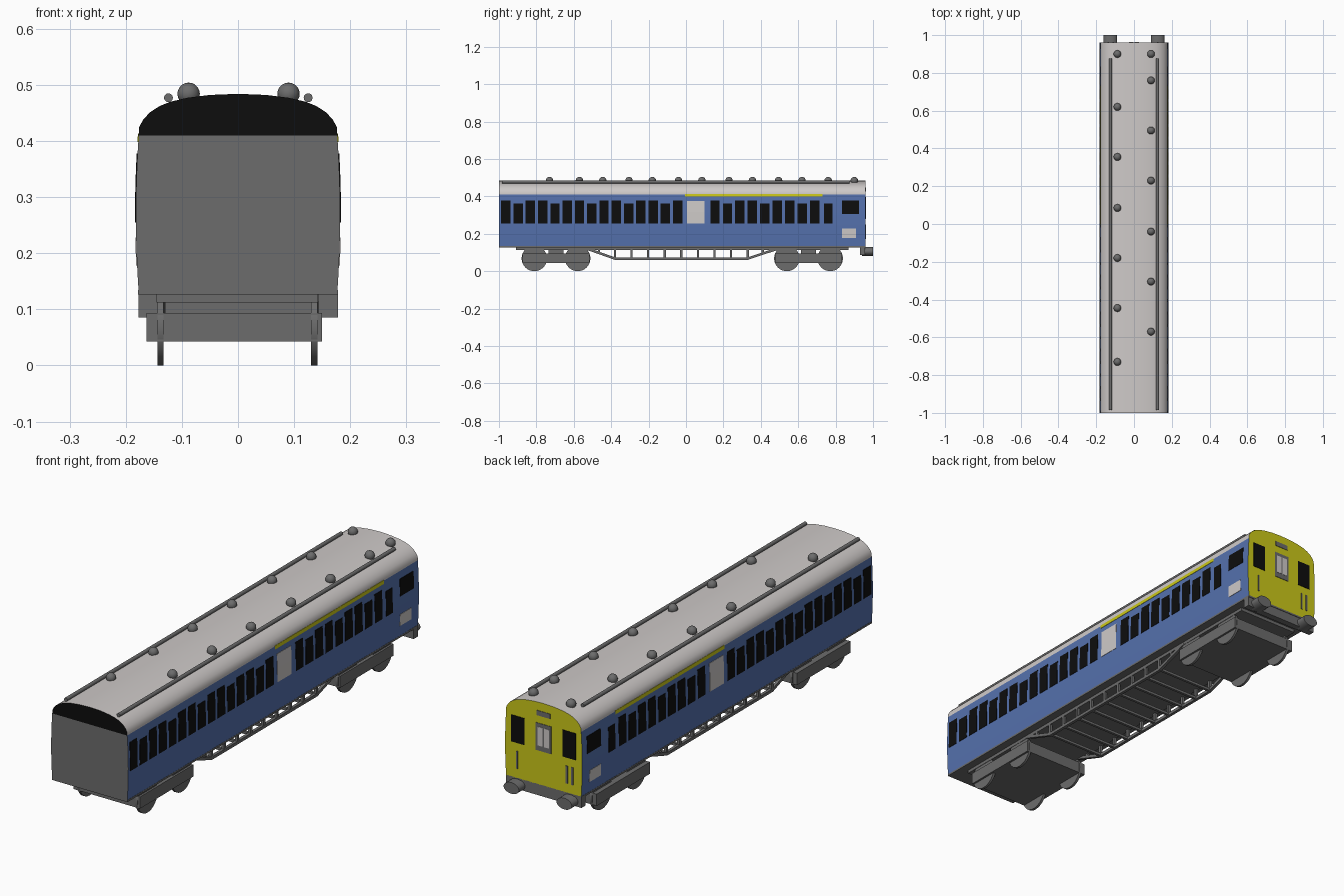
import bpy, bmesh, math
from mathutils import Vector, Matrix

if "Cube" in bpy.data.objects:
    bpy.data.objects.remove(bpy.data.objects["Cube"])


def material(name, rgb):
    m = bpy.data.materials.new(name)
    m.diffuse_color = (*rgb, 1)
    m.use_nodes = True
    m.node_tree.nodes["Principled BSDF"].inputs["Base Color"].default_value = m.diffuse_color
    return m


BLUE = material("blue paint", (0.09, 0.165, 0.42))
GREY = material("dark grey", (0.15, 0.15, 0.15))
LIGHT = material("light grey", (0.62, 0.59, 0.58))
YELLOW = material("yellow paint", (0.60, 0.58, 0.01))
BLACK = material("black", (0.004, 0.004, 0.004))


def finish(name, bm, mats, smooth=False):
    bmesh.ops.recalc_face_normals(bm, faces=bm.faces[:])
    me = bpy.data.meshes.new(name)
    bm.to_mesh(me)
    bm.free()
    for m in mats:
        me.materials.append(m)
    ob = bpy.data.objects.new(name, me)
    bpy.context.collection.objects.link(ob)
    if smooth:
        bpy.ops.object.select_all(action='DESELECT')
        ob.select_set(True)
        bpy.context.view_layer.objects.active = ob
        bpy.ops.object.shade_smooth_by_angle(angle=math.radians(35))
    return ob


def box(bm, x0, x1, y0, y1, z0, z1):
    mat = Matrix.Translation(((x0 + x1) / 2, (y0 + y1) / 2, (z0 + z1) / 2)) \
        @ Matrix.Diagonal((x1 - x0, y1 - y0, z1 - z0, 1))
    bmesh.ops.create_cube(bm, size=1, matrix=mat)


def boxes(name, mat, *dims):
    bm = bmesh.new()
    for d in dims:
        box(bm, *d)
    return finish(name, bm, [mat])


def bar(bm, p, q, w):
    """Square bar from p to q."""
    p, q = Vector(p), Vector(q)
    rot = (q - p).to_track_quat('Z', 'Y').to_matrix().to_4x4()
    bmesh.ops.create_cube(bm, size=1, matrix=Matrix.Translation((p + q) / 2) @ rot
                          @ Matrix.Diagonal((w, w, (q - p).length + w * 0.5, 1)))


def cylinder(bm, axis, centre, rx, rz, depth, seg=32):
    rot = Matrix.Rotation(math.pi / 2, 4, 'Y' if axis == 'X' else 'X')
    mat = Matrix.Translation(centre) @ Matrix.Diagonal((rx if axis == 'Y' else 1, rx if axis == 'X' else 1, rz, 1)) @ rot
    bmesh.ops.create_cone(bm, cap_ends=True, segments=seg, radius1=1, radius2=1, depth=depth, matrix=mat)


def side_x(z):
    """Half width of the gently bulging side wall."""
    return 0.182 - 0.005 * ((z - 0.27) / 0.14) ** 2


def extrude(name, profile, mats, rule, y0=-1.0, y1=0.96):
    bm = bmesh.new()
    a = [bm.verts.new((x, y0, z)) for x, z in profile]
    b = [bm.verts.new((x, y1, z)) for x, z in profile]
    n = len(profile)
    bm.faces.new(a)
    bm.faces.new(b)
    for i in range(n):
        bm.faces.new((a[i], a[(i + 1) % n], b[(i + 1) % n], b[i]))
    bmesh.ops.recalc_face_normals(bm, faces=bm.faces[:])
    bm.normal_update()
    for f in bm.faces:
        f.material_index = rule(f.normal)
    return finish(name, bm, mats, True)


# Body walls: blue sides, grey front end and floor, yellow back end
right = [(side_x(z), z) for z in [0.13 + 0.28 * i / 8 for i in range(9)]]
extrude("body", right + [(-x, z) for x, z in reversed(right)], [BLUE, GREY, YELLOW],
        lambda n: 2 if n.y > 0.9 else (1 if n.y < -0.9 or abs(n.z) > 0.9 else 0))

# Roof: light top, black front end, yellow back end
arc = [(0.177, 0.41), (0.1765, 0.424), (0.169, 0.438), (0.157, 0.451), (0.14, 0.462),
       (0.12, 0.470), (0.09, 0.477), (0.05, 0.482)]
extrude("roof", arc + [(0, 0.484)] + [(-x, z) for x, z in reversed(arc)], [LIGHT, BLACK, YELLOW],
        lambda n: 2 if n.y > 0.9 else (1 if n.y < -0.9 else 0))


def side_plates(name, mat, rects):
    """Thin plates following both side walls; rects are (y0, y1, z0, z1)."""
    bm = bmesh.new()
    for s in (-1, 1):
        for y0, y1, z0, z1 in rects:
            zs = [z0, (z0 + z1) / 2, z1]
            prof = [(side_x(z) + 0.0015, z) for z in zs] + [(side_x(z) - 0.004, z) for z in reversed(zs)]
            a = [bm.verts.new((s * x, y0, z)) for x, z in prof]
            b = [bm.verts.new((s * x, y1, z)) for x, z in prof]
            bm.faces.new(a)
            bm.faces.new(b)
            for i in range(6):
                j = (i + 1) % 6
                bm.faces.new((a[i], a[j], b[j], b[i]))
    return finish(name, bm, [mat])


# Side windows: every third one is a little shorter
centres = [-0.963 + 0.0656 * i for i in range(15)] + [0.155 + 0.0666 * i for i in range(9)]
wins = [(y - 0.025, y + 0.025, 0.255, 0.362 if i % 3 == 1 else 0.377) for i, y in enumerate(centres)]
wins += [(0.738, 0.782, 0.255, 0.362), (0.833, 0.926, 0.305, 0.378)]
side_plates("side_windows", BLACK, wins)
side_plates("side_doors", LIGHT, [(0.005, 0.10, 0.255, 0.375), (0.833, 0.91, 0.178, 0.228)])
side_plates("side_stripe", YELLOW, [(-0.005, 0.73, 0.398, 0.413)])

# Back end details
boxes("cab_windows", BLACK, *[(min(s * 0.09, s * 0.152), max(s * 0.09, s * 0.152), 0.955, 0.962, 0.283, 0.397)
                              for s in (-1, 1)])
boxes("cab_fittings", GREY, (-0.036, 0.036, 0.955, 0.962, 0.278, 0.395),
      (-0.032, 0.032, 0.955, 0.962, 0.427, 0.448),
      *[(x - 0.004, x + 0.004, 0.955, 0.963, 0.173, 0.248) for x in (0.125, -0.11, -0.136)])
boxes("cab_door_panes", LIGHT, (-0.027, -0.003, 0.955, 0.9635, 0.30, 0.38),
      (0.003, 0.027, 0.955, 0.9635, 0.30, 0.38))

# Roof rails and vents
bm = bmesh.new()
for x in (-0.124, 0.125):
    cylinder(bm, 'Y', (x, -0.055, 0.477), 0.008, 0.008, 1.86, 12)
finish("roof_rails", bm, [GREY], True)
bm = bmesh.new()
vents = [(-0.088, y) for y in (0.90, 0.62, 0.355, 0.085, -0.18, -0.445, -0.73)]
vents += [(0.09, y) for y in (0.90, 0.76, 0.495, 0.23, -0.04, -0.305, -0.57)]
for x, y in vents:
    bmesh.ops.create_uvsphere(bm, u_segments=16, v_segments=10, radius=0.02,
                              matrix=Matrix.Translation((x, y, 0.484)))
finish("roof_vents", bm, [GREY], True)

# Underframe
boxes("underframe", GREY, (-0.178, 0.178, -1.0, 0.96, 0.126, 0.134),
      (-0.145, 0.143, -0.91, 0.87, 0.112, 0.13))

# Truss with posts and cross bars
bm = bmesh.new()
path = [(-0.53, 0.12), (-0.38, 0.067), (0.33, 0.067), (0.49, 0.12)]
posts = [-0.465] + [-0.38 + 0.71 * i / 8 for i in range(9)] + [0.41]
for x in (-0.137, 0.137):
    for (ya, za), (yb, zb) in zip(path, path[1:]):
        bar(bm, (x, ya, za), (x, yb, zb), 0.013)
    for y in posts:
        bar(bm, (x, y, 0.067 if -0.4 < y < 0.35 else 0.095), (x, y, 0.118), 0.012)
for y in posts[1:-1]:
    bar(bm, (-0.137, y, 0.069), (0.137, y, 0.069), 0.011)
finish("truss", bm, [GREY])

# Bogies with wheels
for name, yc in (("front", -0.695), ("back", 0.655)):
    boxes(name + "_bogie", GREY, (-0.163, 0.150, yc - 0.18, yc + 0.18, 0.043, 0.093),
          (-0.13, 0.13, yc - 0.04, yc + 0.04, 0.09, 0.115))
    bm = bmesh.new()
    for x in (-0.138, 0.136):
        for dy in (-0.116, 0.116):
            cylinder(bm, 'X', (x, yc + dy, 0.068), 0.068, 0.068, 0.011)
    finish(name + "_wheels", bm, [GREY], True)

# Buffer beam and oval buffers
boxes("buffer_beam", GREY, (-0.177, 0.178, 0.93, 0.958, 0.085, 0.127))
bm = bmesh.new()
for x in (-0.125, 0.125):
    cylinder(bm, 'Y', (x, 0.97, 0.105), 0.036, 0.024, 0.06)
finish("buffers", bm, [GREY], True)
